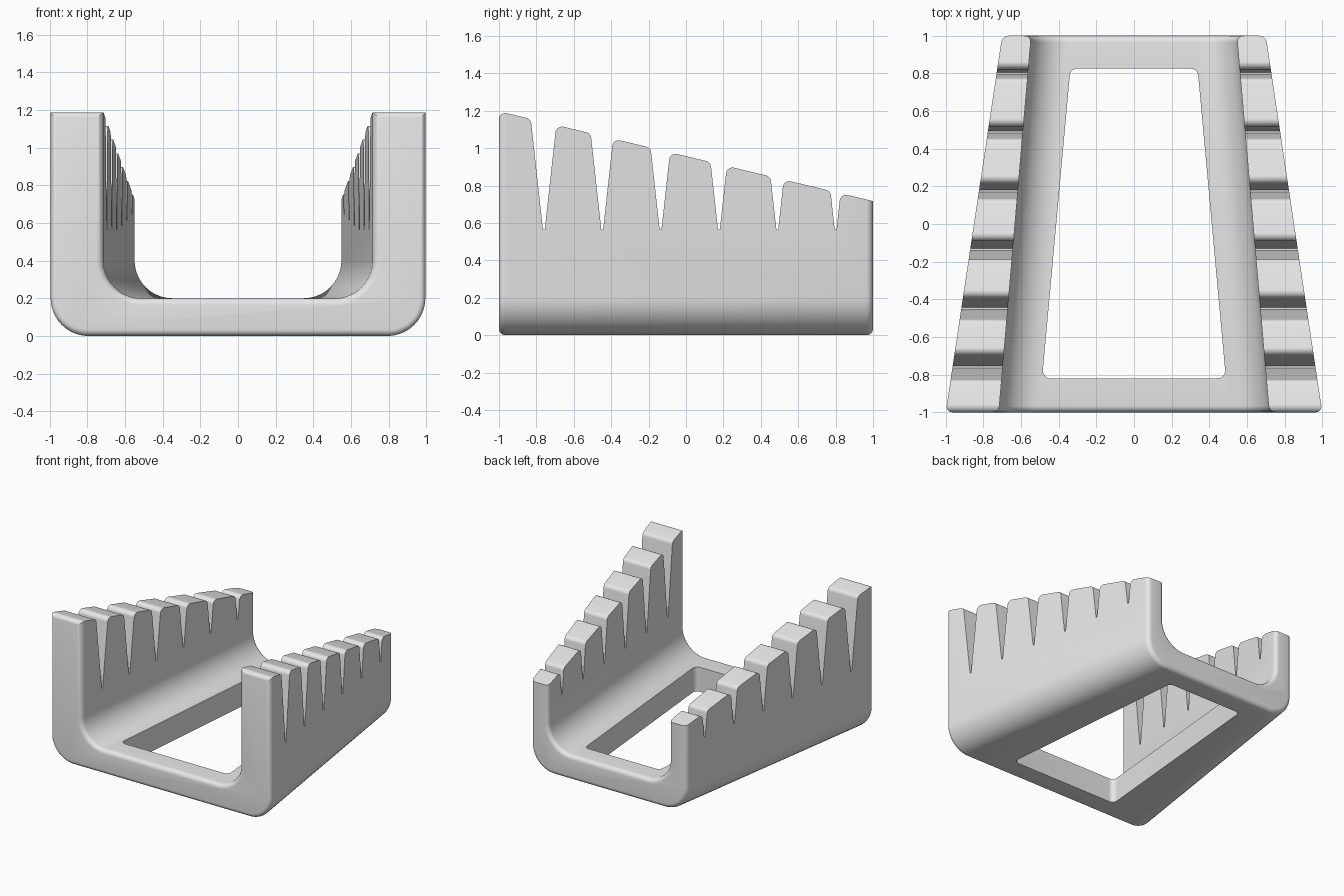
import bpy, bmesh, math
from mathutils import Vector

default = bpy.data.objects.get("Cube")
if default:
    bpy.data.objects.remove(default, do_unlink=True)

gray = bpy.data.materials.new("light gray")
gray.use_nodes = True
gray.diffuse_color = (0.8, 0.8, 0.8, 1)
gray.node_tree.nodes["Principled BSDF"].inputs["Base Color"].default_value = (0.8, 0.8, 0.8, 1)


def loft(name, rings):
    """Closed solid through rings of equal point count."""
    bm = bmesh.new()
    loops = [[bm.verts.new(p) for p in ring] for ring in rings]
    n = len(loops[0])
    for a, b in zip(loops, loops[1:]):
        for i in range(n):
            j = (i + 1) % n
            bm.faces.new((a[i], a[j], b[j], b[i]))
    bm.faces.new(loops[0])
    bm.faces.new(loops[-1])
    bmesh.ops.recalc_face_normals(bm, faces=bm.faces)
    mesh = bpy.data.meshes.new(name)
    bm.to_mesh(mesh)
    bm.free()
    mesh.materials.append(gray)
    obj = bpy.data.objects.new(name, mesh)
    bpy.context.collection.objects.link(obj)
    return obj


def rounded(corners, steps=8):
    """Fillet a 2D polygon given as (u, v, radius)."""
    out = []
    for i, (x, y, r) in enumerate(corners):
        p = Vector((x, y))
        if r == 0:
            out.append(p)
            continue
        a = (Vector(corners[i - 1][:2]) - p).normalized()
        b = (Vector(corners[(i + 1) % len(corners)][:2]) - p).normalized()
        half = a.angle(b) / 2
        centre = p + (a + b).normalized() * (r / math.sin(half))
        start = p + a * (r / math.tan(half)) - centre
        end = p + b * (r / math.tan(half)) - centre
        for k in range(steps + 1):
            out.append(centre + start.lerp(end, k / steps).normalized() * r)
    return out


def section(y, inset):
    """U cross-section of the tapering cradle, shrunk by inset."""
    outer = 0.85 - 0.15 * y - inset
    inner = 0.632 - 0.086 * y + inset
    floor, top = 0.2 - inset, 1.5
    pts = rounded([
        (-outer, top, 0), (-outer, inset, 0.2 - inset),
        (outer, inset, 0.2 - inset), (outer, top, 0),
        (inner, top, 0), (inner, floor, 0.2 + inset),
        (-inner, floor, 0.2 + inset), (-inner, top, 0)], 12)
    return [(p.x, y, p.y) for p in pts]


def boolean(target, cutter, operation):
    mod = target.modifiers.new(operation.lower(), 'BOOLEAN')
    mod.operation = operation
    mod.solver = 'EXACT'
    mod.object = cutter
    bpy.context.view_layer.objects.active = target
    bpy.ops.object.modifier_apply(modifier=mod.name)
    bpy.data.objects.remove(cutter, do_unlink=True)


# Tapered U-shaped cradle with softly rounded ends
EDGE = 0.035
angles = [math.radians(15 * k) for k in range(7)]
stations = [(1 - EDGE + EDGE * math.sin(a), EDGE * (1 - math.cos(a))) for a in angles]
stations = [(-y, e) for y, e in reversed(stations)] + stations
cradle = loft("slotted_cradle", [section(y, e) for y, e in stations])

# Side outline: sloping top cut by tapering V slots
ROOT, TOP, SLOPE, FLARE, TIP = 0.565, 0.957, 0.24, 0.11, 0.005
outline = [(-1.2, -0.2, 0), (-1.2, 1.1, 0), (-1.001, 1.1, 0),
           (-1.001, TOP + SLOPE * 1.001, 0.035)]
for i in range(6):
    slot = -0.76 + 0.312 * i
    for side in (1, -1):
        y = (slot - side * (TIP + FLARE * (TOP - ROOT))) / (1 - side * FLARE * SLOPE)
        lip = (y, TOP - SLOPE * y, 0.035)
        root = (slot - side * TIP, ROOT, 0)
        outline += [lip, root] if side == 1 else [root, lip]
outline += [(1.2, TOP - SLOPE * 1.2, 0), (1.2, -0.2, 0)]
profile = rounded(outline)
boolean(cradle, loft("side_outline", [[(x, p.x, p.y) for p in profile] for x in (-1.5, 1.5)]),
        'INTERSECT')

# Trapezoid window through the floor
window = rounded([(-0.488, -0.82, 0.04), (0.488, -0.82, 0.04),
                  (0.338, 0.825, 0.04), (-0.338, 0.825, 0.04)])
boolean(cradle, loft("floor_window", [[(p.x, p.y, z) for p in window] for z in (-0.3, 0.3)]),
        'DIFFERENCE')

# Smooth fillets, crisp edges
bpy.ops.object.select_all(action='DESELECT')
cradle.select_set(True)
bpy.context.view_layer.objects.active = cradle
bpy.ops.object.shade_smooth_by_angle(angle=math.radians(30))
